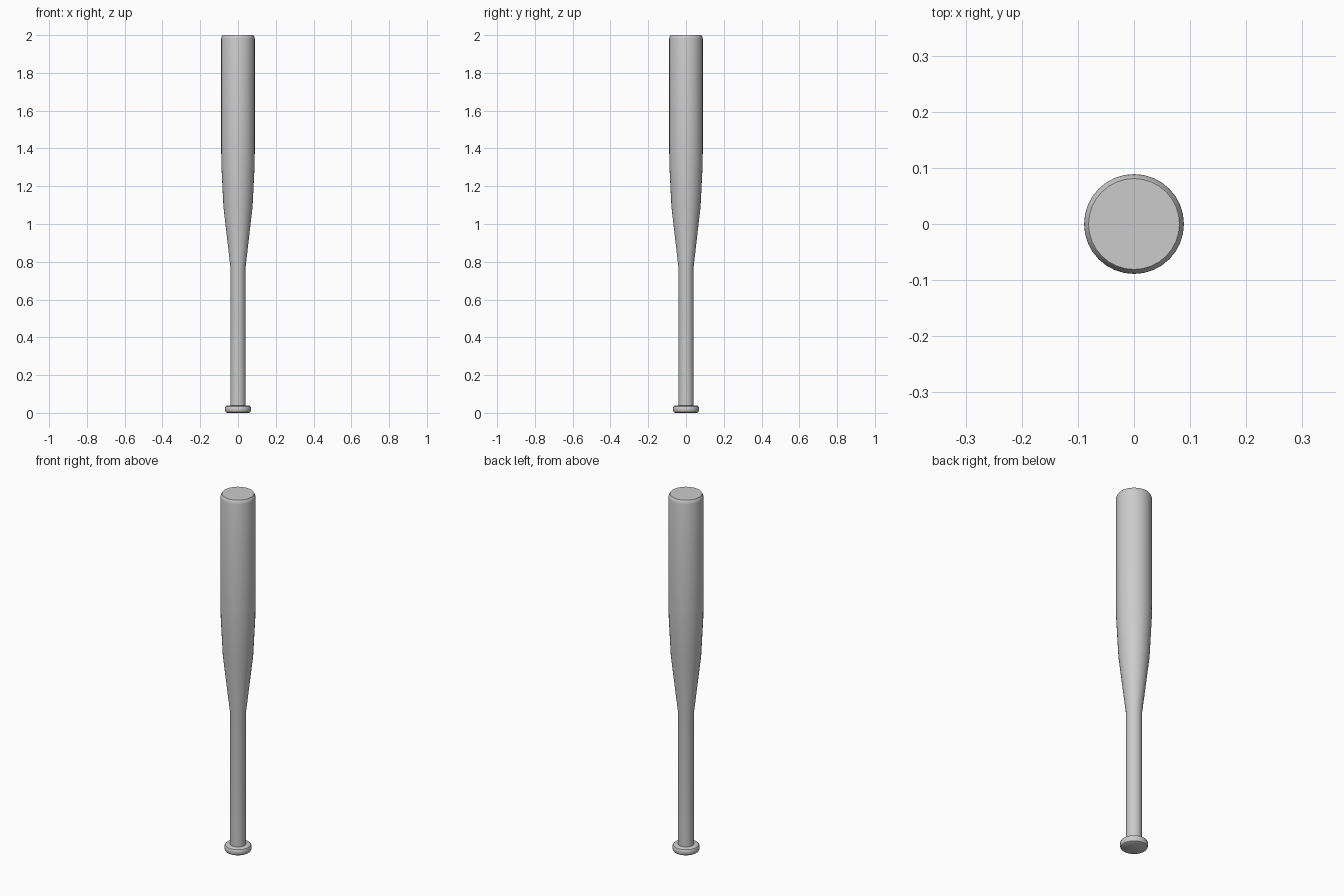
import bpy, bmesh, math

if "Cube" in bpy.data.objects:
    bpy.data.objects.remove(bpy.data.objects["Cube"])

SIDES = 32


def lathe(name, profile):
    """Revolve (radius, z) points around z, capping both ends."""
    bm = bmesh.new()
    rings = []
    for r, z in profile:
        rings.append([bm.verts.new((r * math.cos(2 * math.pi * i / SIDES),
                                    r * math.sin(2 * math.pi * i / SIDES), z))
                      for i in range(SIDES)])
    for low, high in zip(rings, rings[1:]):
        for i in range(SIDES):
            j = (i + 1) % SIDES
            bm.faces.new((low[i], low[j], high[j], high[i]))
    bm.faces.new(rings[0][::-1])
    bm.faces.new(rings[-1])
    mesh = bpy.data.meshes.new(name)
    bm.to_mesh(mesh)
    bm.free()
    obj = bpy.data.objects.new(name, mesh)
    bpy.context.collection.objects.link(obj)
    bpy.ops.object.select_all(action='DESELECT')
    obj.select_set(True)
    bpy.context.view_layer.objects.active = obj
    bpy.ops.object.shade_smooth_by_angle(angle=math.radians(30))
    return obj


# One turned piece: rounded knob, straight grip, taper, barrel, chamfered tip
lathe("bat", [
    (0.058, 0.0), (0.065, 0.004), (0.069, 0.012), (0.069, 0.027),
    (0.065, 0.035), (0.058, 0.039), (0.040, 0.039),
    (0.040, 0.77),
    (0.077, 1.09), (0.088, 1.31),
    (0.089, 1.40), (0.089, 1.98),
    (0.087, 1.99), (0.081, 2.0),
])
